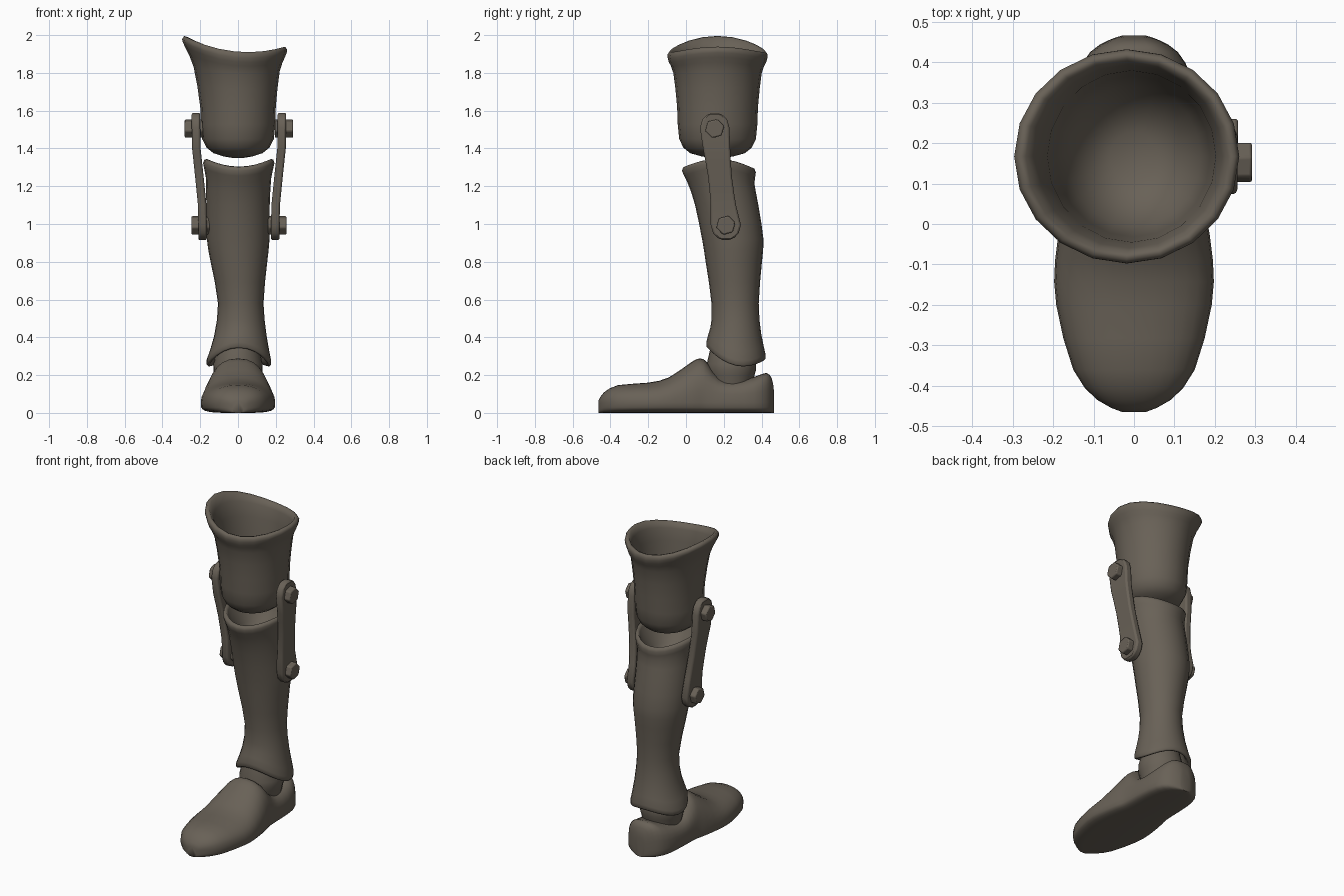
import bpy, bmesh, math

if "Cube" in bpy.data.objects:
    bpy.data.objects.remove(bpy.data.objects["Cube"])

brown = bpy.data.materials.new("dull brown")
brown.diffuse_color = (0.14, 0.12, 0.095, 1)
brown.use_nodes = True
brown.node_tree.nodes["Principled BSDF"].inputs["Base Color"].default_value = brown.diffuse_color


def clamp(v):
    return max(0, min(1, v))


def spline(keys, steps=2):
    """Smooth (Catmull-Rom) in-between rows for a short key table."""
    out = []
    for i in range(len(keys) - 1):
        rows = [keys[max(0, min(len(keys) - 1, i + d))] for d in (-1, 0, 1, 2)]
        for k in range(steps):
            t = k / steps
            out.append([b + t / 2 * (c - a + t * (2 * a - 5 * b + 4 * c - d + t * (3 * (b - c) + d - a)))
                        for a, b, c, d in zip(*rows)])
    return out + [list(keys[-1])]


def loft(name, rings, sharp=40, bevel=0):
    """Skin a list of equal point rings, cap both ends, smooth-shade."""
    bm = bmesh.new()
    rows = [[bm.verts.new(p) for p in r] for r in rings]
    n = len(rows[0])
    for a, b in zip(rows, rows[1:]):
        for i in range(n):
            j = (i + 1) % n
            bm.faces.new((a[i], a[j], b[j], b[i]))
    bm.faces.new(rows[0])
    bm.faces.new(rows[-1])
    bmesh.ops.recalc_face_normals(bm, faces=bm.faces)
    me = bpy.data.meshes.new(name)
    bm.to_mesh(me)
    bm.free()
    me.materials.append(brown)
    me.shade_smooth()
    me.set_sharp_from_angle(angle=math.radians(sharp))
    ob = bpy.data.objects.new(name, me)
    bpy.context.collection.objects.link(ob)
    if bevel:
        m = ob.modifiers.new("bevel", 'BEVEL')
        m.width, m.segments, m.limit_method = bevel, 2, 'ANGLE'


def oval(z, cx, cy, rx, ry, saddle=0, side=0, back=0, n=24):
    """Horizontal oval; saddle / side / back bend its height."""
    out = []
    for i in range(n):
        a = 2 * math.pi * i / n
        c, s = math.cos(a), math.sin(a)
        out.append((cx + rx * c, cy + ry * s,
                    z + saddle * math.cos(2 * a) + side * c + back * s))
    return out


# Thigh cup, outside then inside: z, x centre, x radius, y radius, rim bend
cup = [(1.35, 0, .03, .03, 0), (1.375, 0, .13, .145, 0), (1.45, 0, .19, .203, 0),
       (1.62, 0, .2, .214, 0), (1.81, -.007, .228, .234, .4), (1.885, -.016, .265, .259, 1),
       (1.925, -.018, .278, .264, 1), (1.936, -.017, .25, .24, 1), (1.82, -.006, .208, .212, .5),
       (1.5, 0, .165, .175, 0), (1.4, 0, .06, .06, 0)]
loft("thigh_cup", [oval(z, c, .167, rx, ry, .026 * k, -.0275 * k, 0, 20)
                   for z, c, rx, ry, k in spline(cup)], 80)

# Shin shell, lower lining, outside, upper lining: z, x bounds, y bounds
shin = [(.46, -.09, .11, .17, .34), (.31, -.135, .145, .13, .39), (.281, -.16, .17, .113, .415),
        (.312, -.166, .175, .108, .421), (.42, -.127, .152, .129, .398), (.58, -.106, .135, .135, .385),
        (.8, -.145, .155, .104, .402), (.92, -.165, .167, .085, .41), (1.1, -.168, .168, .048, .383),
        (1.23, -.17, .176, .008, .362), (1.3, -.185, .193, -.021, .37), (1.322, -.166, .176, 0, .35),
        (1.27, -.14, .146, .034, .326), (1.15, -.05, .05, .14, .24)]
rings = []
for z, x0, x1, y0, y1 in spline(shin):
    low, high = clamp((.5 - z) / .16), clamp((z - 1.15) / .13)
    rings.append(oval(z, (x0 + x1) / 2, (y0 + y1) / 2, (x1 - x0) / 2, (y1 - y0) / 2,
                      .022 * high - .031 * low, 0, -.004 * high - .0325 * low))
loft("shin_shell", rings, 80)

# Ankle
loft("ankle", [oval(z, 0, .24, r, r) for z, r in
               spline([(.1, .1), (.2, .123), (.26, .13), (.42, .09)])], 60)


# Foot: upright D-shaped sections from toe to heel
def section(y, rx, top, n=28):
    out, mid = [], min(.055, top * .6)
    p = .9 - .25 * clamp((y - .06) / .1)
    for i in range(n):
        a = 2 * math.pi * i / n
        c, s = math.cos(a), math.sin(a)
        q, h = (p, top - mid) if s >= 0 else (.5, mid)
        out.append((math.copysign(rx * abs(c) ** q, c), y,
                    mid + math.copysign(h * abs(s) ** q, s)))
    return out


# y, half width, height
foot = [(-.464, .03, .065), (-.435, .09, .108), (-.36, .15, .147), (-.2, .192, .16),
        (-.09, .195, .188), (.03, .177, .27), (.075, .166, .288), (.11, .159, .27),
        (.17, .155, .19), (.25, .153, .17), (.36, .142, .19), (.425, .108, .212),
        (.455, .06, .18), (.465, .03, .12)]
loft("foot", [section(*f) for f in spline(foot)], 65)

# Side bars: rounded ends and a gently bent middle (z, y centre, half width, inner x)
arcs = [math.radians(d) for d in (80, 56, 32, 0)]
bar = [(1.51 + .08 * math.sin(a), .152, .078 * math.cos(a), .205) for a in arcs]
bar += spline([(1.4, .162, .072, .203), (1.25, .18, .063, .187), (1.1, .198, .067, .172)])
bar += [(.995 - .082 * math.sin(a), .211, .08 * math.cos(a), .17) for a in reversed(arcs)]
for side, label in ((1, "right"), (-1, "left")):
    rings = []
    for z, y, w, x in bar:
        a, b = side * x + .005, side * (x + .045) + .005
        rings.append([(a, y - w, z), (b, y - w, z), (b, y + w, z), (a, y + w, z)])
    loft(label + "_side_bar", rings, 40, .01)
    # Hexagonal bolts
    for part, y, z, x in (("upper", .152, 1.505, .24), ("lower", .211, .993, .205)):
        hexes = [[(side * (x + d) + .005, y + .052 * math.cos(k * math.pi / 3 + .25),
                   z + .052 * math.sin(k * math.pi / 3 + .25)) for k in range(6)]
                 for d in (-.05, .047)]
        loft(f"{label}_{part}_bolt", hexes, 30, .007)
